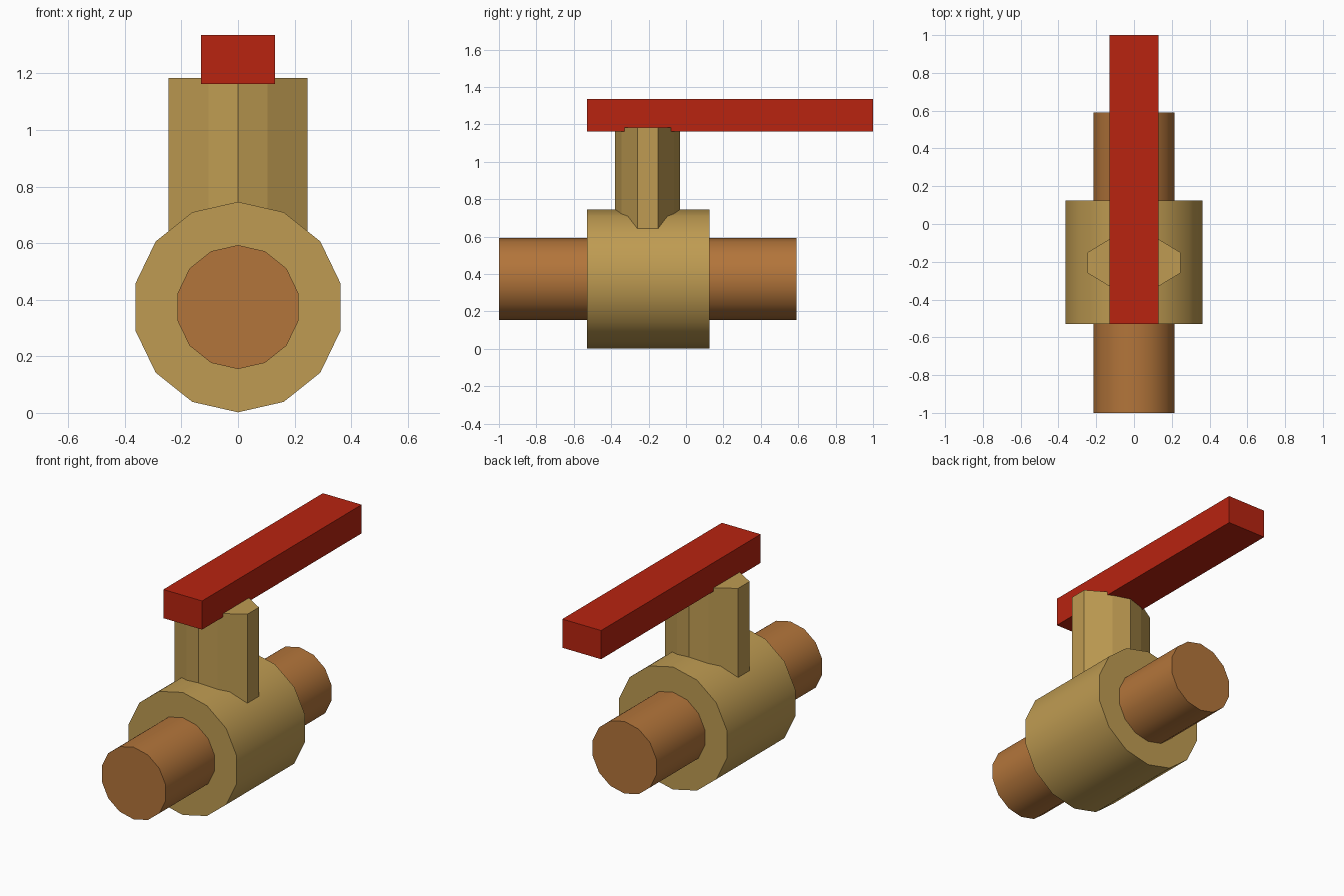
import bpy
import math

cube = bpy.data.objects.get("Cube")
if cube:
    bpy.data.objects.remove(cube, do_unlink=True)


def material(name, colour):
    mat = bpy.data.materials.new(name)
    mat.use_nodes = True
    mat.diffuse_color = (*colour, 1)
    mat.node_tree.nodes["Principled BSDF"].inputs["Base Color"].default_value = (*colour, 1)
    return mat


brass = material("brass", (0.52, 0.33, 0.084))
copper = material("copper", (0.45, 0.178, 0.043))
red = material("red paint", (0.48, 0.017, 0.005))

AXIS_Z = 0.374


def tube(name, radius, y0, y1, mat):
    """Smooth 14-sided cylinder along y, with a corner at the top."""
    bpy.ops.mesh.primitive_cylinder_add(
        vertices=14, radius=radius, depth=y1 - y0,
        location=(0, (y0 + y1) / 2, AXIS_Z), rotation=(math.pi / 2, 0, 0))
    obj = bpy.context.object
    obj.name = name
    obj.data.materials.append(mat)
    bpy.ops.object.shade_smooth_by_angle(angle=math.radians(30))
    return obj


# Pipe through the valve body
tube("pipe", 0.219, -1.0, 0.59, copper)
tube("valve_body", 0.372, -0.53, 0.125, brass)

# Stem: flattened ten-sided prism, mirrored from one quarter outline
quarter = [(0.245, 0.055), (0.105, 0.14), (0, 0.174)]
half = quarter + [(-x, y) for x, y in quarter[-2::-1]]
outline = half + [(-x, -y) for x, y in half]
n = len(outline)
verts = [(x, y - 0.205, z) for z in (0.4, 1.183) for x, y in outline]
faces = [(i, (i + 1) % n, (i + 1) % n + n, i + n) for i in range(n)]
faces += [tuple(range(n, 2 * n)), tuple(reversed(range(n)))]
mesh = bpy.data.meshes.new("stem")
mesh.from_pydata(verts, [], faces)
mesh.materials.append(brass)
stem = bpy.data.objects.new("stem", mesh)
bpy.context.collection.objects.link(stem)

# Lever handle
bpy.ops.mesh.primitive_cube_add(size=1, location=(0, 0.235, 1.249))
handle = bpy.context.object
handle.name = "lever_handle"
handle.scale = (0.26, 1.53, 0.174)
handle.data.materials.append(red)
